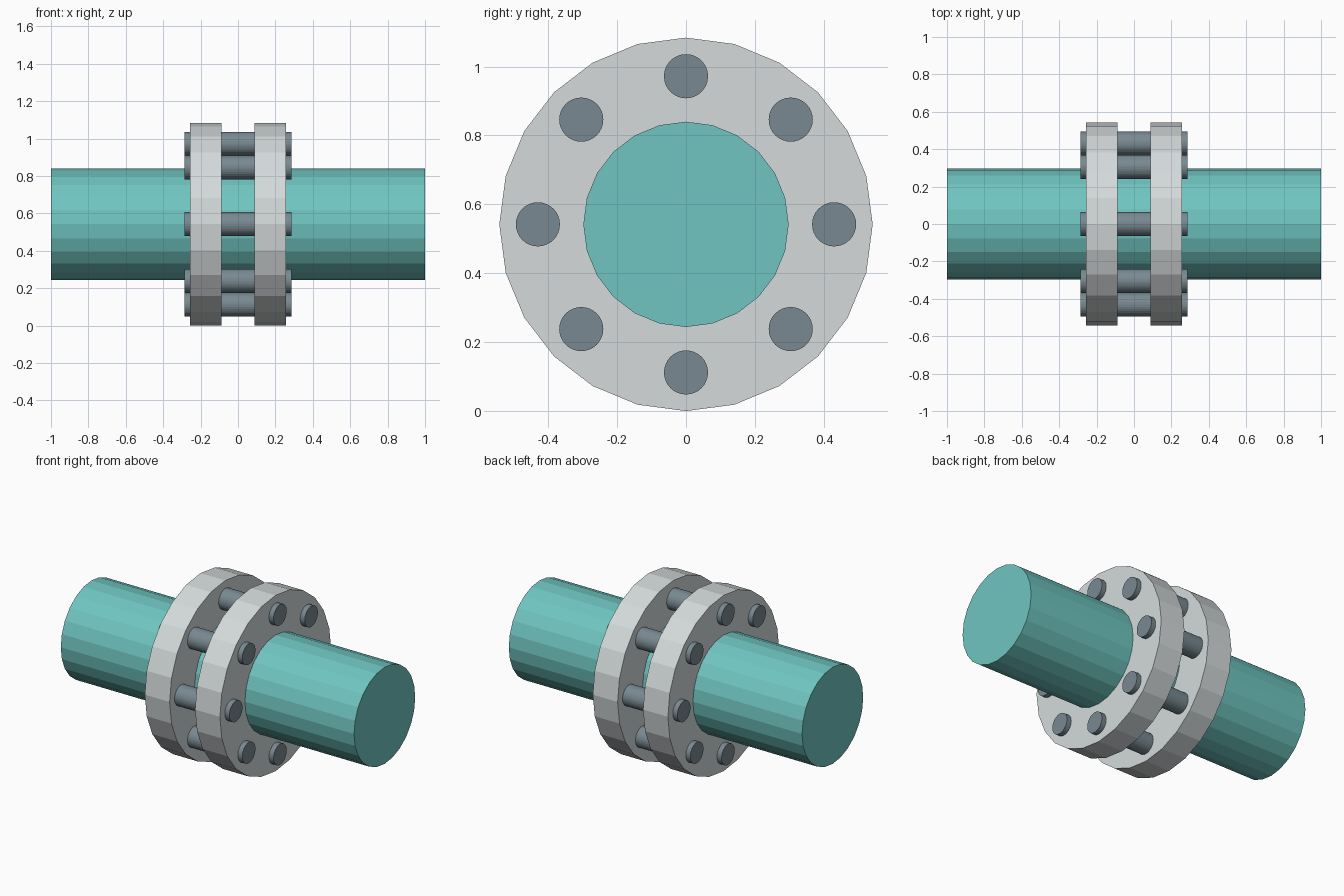
import bpy
import math

if "Cube" in bpy.data.objects:
    bpy.data.objects.remove(bpy.data.objects["Cube"])

AXIS_Z = 0.542


def material(name, rgb):
    mat = bpy.data.materials.new(name)
    mat.diffuse_color = (*rgb, 1.0)
    mat.use_nodes = True
    mat.node_tree.nodes["Principled BSDF"].inputs["Base Color"].default_value = mat.diffuse_color
    return mat


teal = material("teal", (0.16, 0.56, 0.53))
light_grey = material("light grey", (0.66, 0.70, 0.71))
slate_grey = material("slate grey", (0.19, 0.25, 0.285))


def rod(name, x0, x1, radius, sides, mat, y=0.0, z=0.0):
    """Cylinder along x between x0 and x1, offset from the shaft axis."""
    bpy.ops.mesh.primitive_cylinder_add(
        vertices=sides, radius=radius, depth=x1 - x0,
        location=((x0 + x1) / 2, y, AXIS_Z + z), rotation=(0, math.pi / 2, 0))
    obj = bpy.context.object
    obj.name = name
    obj.data.materials.append(mat)
    return obj


# Main pipe running through the joint
rod("pipe", -1.0, 1.0, 0.298, 24, teal)

# Pair of flange discs
rod("flange_left", -0.256, -0.087, 0.542, 24, light_grey)
rod("flange_right", 0.087, 0.256, 0.542, 24, light_grey)

# Ring of eight bolts through both flanges
for i in range(8):
    a = i * math.tau / 8
    rod(f"bolt_{i + 1}", -0.287, 0.287, 0.064, 32, slate_grey,
        0.43 * math.cos(a), 0.43 * math.sin(a))
